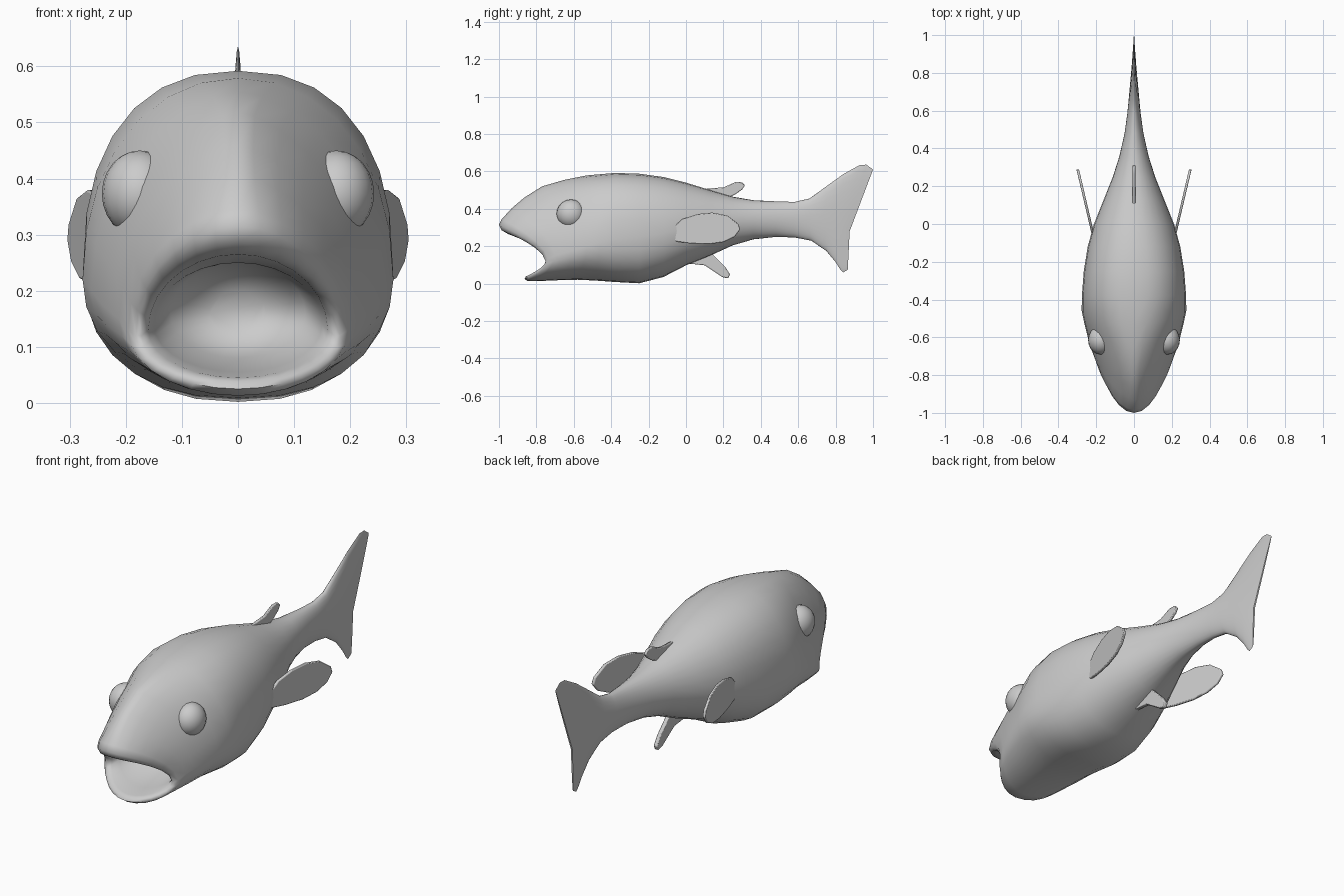
import bpy, bmesh
from math import sin, cos, pi

if "Cube" in bpy.data.objects:
    bpy.data.objects.remove(bpy.data.objects["Cube"])

SEG = 28


def finish(name, bm, angle):
    bmesh.ops.recalc_face_normals(bm, faces=bm.faces)
    me = bpy.data.meshes.new(name)
    bm.to_mesh(me)
    bm.free()
    ob = bpy.data.objects.new(name, me)
    bpy.context.collection.objects.link(ob)
    bpy.ops.object.select_all(action='DESELECT')
    ob.select_set(True)
    bpy.context.view_layer.objects.active = ob
    bpy.ops.object.shade_smooth_by_angle(angle=angle)
    return ob


def ring(bm, top, side, bottom, width, e=1.0):
    """Closed ring through a top, side and bottom point, each (y, z)."""
    verts = []
    p = 1.0 if side[0] > 0.5 else 1.7
    for i in range(SEG):
        t = 2 * pi * i / SEG
        s, c = sin(t), cos(t)
        end = top if c > 0 else bottom
        ex = e if c > 0 else min(e, 1.0)
        ez = min(e, 1.0)
        k = abs(c)
        x = width * abs(s) ** ex * (1 if s > 0 else -1)
        y = side[0] + (end[0] - side[0]) * k ** p
        z = side[1] + (end[1] - side[1]) * k ** ez
        verts.append(bm.verts.new((x, y, z)))
    return verts


def blade(name, outline, x0=0.0, slope=0.0, thick=0.014):
    """Thin fin from a (y, z) outline; x = x0 + slope * y."""
    bm = bmesh.new()
    a, b = [[bm.verts.new((x0 + slope * y + d, y, z)) for y, z in outline]
            for d in (-thick / 2, thick / 2)]
    bm.faces.new(a)
    bm.faces.new(b)
    n = len(a)
    for i in range(n):
        j = (i + 1) % n
        bm.faces.new((a[i], a[j], b[j], b[i]))
    ob = finish(name, bm, 0.8)
    m = ob.modifiers.new("soft_edge", 'BEVEL')
    m.width = 0.004
    m.segments = 2
    return ob


# Body: mouth cavity, lips, head, trunk and tail in one loft
mouth_head = [
    ((-.56, .20), (-.54, .16), (-.56, .12), .05),
    ((-.63, .25), (-.60, .16), (-.63, .08), .12),
    ((-.80, .25), (-.69, .14), (-.76, .055), .15),
    ((-.95, .265), (-.735, .13), (-.835, .045), .16),
    ((-.985, .285), (-.75, .12), (-.858, .038), .172),
    ((-1.0, .315), (-.75, .12), (-.863, .025), .182),
    ((-.985, .345), (-.74, .13), (-.845, .013), .196, 1.1),
    ((-.93, .405), (-.70, .15), (-.80, .013), .212, 1.3),
    ((-.865, .46), (-.665, .16), (-.74, .016), .225, 1.4),
    ((-.77, .52), (-.61, .175), (-.67, .019), .242, 1.4),
    ((-.65, .555), (-.53, .20), (-.58, .021), .262, 1.2),
    ((-.53, .579), (-.46, .22), (-.49, .017), .277, .95),
]
# Trunk stations: y, top z, widest z, bottom z, half width
trunk = [
    (-.38, .592, .24, .009, .276, .85), (-.25, .588, .25, .002, .266, .85),
    (-.12, .570, .27, .036, .245, .9), (0, .54, .29, .098, .212, .95),
    (.13, .50, .31, .150, .160, 1), (.25, .465, .33, .205, .112, 1),
    (.36, .446, .34, .237, .077, 1), (.48, .44, .345, .25, .05, 1),
    (.58, .437, .345, .247, .036, 1),
]
tail = [
    ((.66, .455), (.65, .34), (.67, .230), .029),
    ((.75, .52), (.74, .33), (.75, .175), .021),
    ((.84, .585), (.80, .32), (.80, .115), .015),
    ((.93, .635), (.84, .30), (.825, .075), .010),
    ((.965, .636), (.86, .29), (.84, .06), .007),
    ((1.0, .61), (.875, .28), (.865, .075), .004),
]
bm = bmesh.new()
rings = [ring(bm, *r) for r in mouth_head]
rings += [ring(bm, (y, t), (y, s), (y, b), w, e) for y, t, s, b, w, e in trunk]
rings += [ring(bm, *r) for r in tail]
for a, b in zip(rings, rings[1:]):
    for i in range(SEG):
        j = (i + 1) % SEG
        bm.faces.new((a[i], a[j], b[j], b[i]))
bm.faces.new(rings[0])
last = rings[-1]
for i in range(SEG // 2):   # close the trailing edge side to side
    quad = [last[i], last[i + 1], last[(SEG - i - 1) % SEG], last[(SEG - i) % SEG]]
    bm.faces.new(list(dict.fromkeys(quad)))
finish("body", bm, 1.2)

# Eyes and side fins, mirrored
pectoral = [(-.08, .235), (-.07, .30), (-.02, .345), (.06, .372), (.14, .38),
            (.22, .365), (.28, .32), (.29, .29), (.26, .25), (.20, .222),
            (.12, .211), (.02, .215), (-.05, .225)]
for sgn, label in ((1, "right"), (-1, "left")):
    bm = bmesh.new()
    bmesh.ops.create_uvsphere(bm, u_segments=20, v_segments=12, radius=.077)
    eye = finish("eye_" + label, bm, 1.2)
    eye.location = (sgn * .175, -.615, .373)
    eye.scale = (.88, 1, 1)
    blade("side_fin_" + label, pectoral, sgn * .230, sgn * .235)

# Centre fins
blade("back_fin", [(.08, .49), (.11, .508), (.20, .515), (.265, .543), (.30, .542),
                   (.315, .525), (.30, .503), (.26, .475), (.18, .44)])
blade("belly_fin", [(-.01, .11), (.10, .098), (.195, .035), (.225, .028),
                    (.235, .05), (.21, .09), (.13, .17)], thick=.02)
